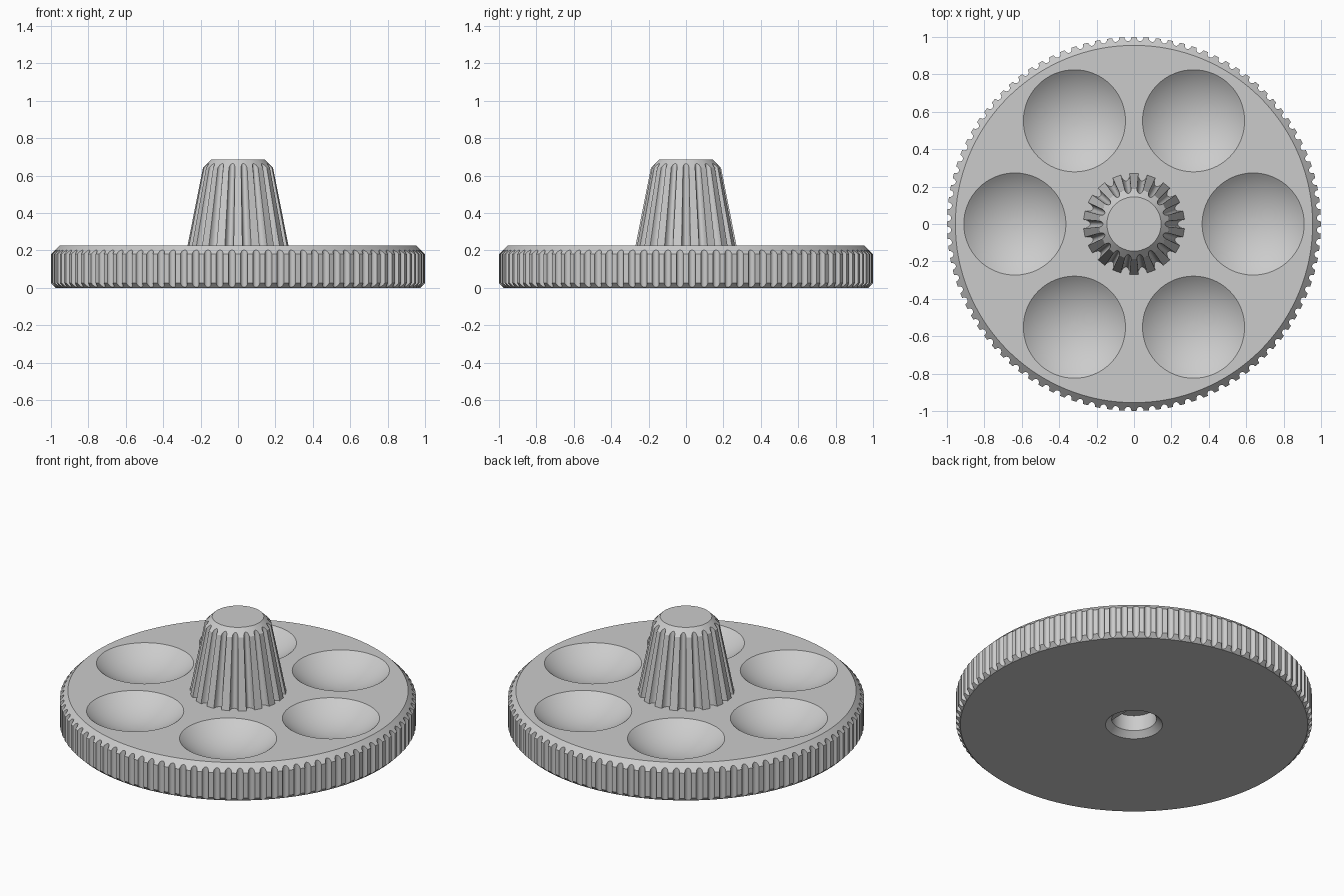
import bpy, bmesh
from math import sin, cos, pi, radians, sqrt

cube = bpy.data.objects.get("Cube")
if cube:
    bpy.data.objects.remove(cube)

grey = bpy.data.materials.new("plain grey")
grey.use_nodes = True
grey.diffuse_color = (0.6, 0.6, 0.6, 1)
grey.node_tree.nodes["Principled BSDF"].inputs["Base Color"].default_value = grey.diffuse_color


def flute_columns(teeth, land, steps):
    """Angle and groove depth (0 to 1) around a fluted rim, one tooth at the back."""
    half = (1 - land) / 2
    for t in range(teeth):
        for k in range(steps + 1):
            c = -cos(pi * k / steps)
            yield pi / 2 + 2 * pi * (t + 0.5 + half * c) / teeth, sqrt(max(0, 1 - c * c))


def finish(name, bm):
    bmesh.ops.recalc_face_normals(bm, faces=bm.faces)
    mesh = bpy.data.meshes.new(name)
    bm.to_mesh(mesh)
    bm.free()
    mesh.materials.append(grey)
    obj = bpy.data.objects.new(name, mesh)
    bpy.context.collection.objects.link(obj)
    return obj


def loft(name, columns):
    """Skin columns of (angle, [(radius, z), ...]) and cap both ends."""
    bm = bmesh.new()
    cols = [[bm.verts.new((r * cos(a), r * sin(a), z)) for r, z in pts] for a, pts in columns]
    for i, right in enumerate(cols):
        left = cols[i - 1]
        for j in range(len(right) - 1):
            bm.faces.new((left[j], right[j], right[j + 1], left[j + 1]))
    for end in (0, -1):
        bm.faces.new([c[end] for c in cols])
    return finish(name, bm)


def smooth(obj):
    bpy.ops.object.select_all(action="DESELECT")
    obj.select_set(True)
    bpy.context.view_layer.objects.active = obj
    bpy.ops.object.shade_smooth_by_angle(angle=radians(28))


def cut(obj, cutter):
    mod = obj.modifiers.new("cut", "BOOLEAN")
    mod.operation, mod.solver, mod.object = "DIFFERENCE", "EXACT", cutter
    bpy.context.view_layer.objects.active = obj
    bpy.ops.object.modifier_apply(modifier=mod.name)
    bpy.data.objects.remove(cutter)


# Wide disc: grooves run out through the top and bottom chamfers
TOP = 0.225
rim = []
for a, d in flute_columns(96, 0.42, 8):
    r = 1 - 0.022 * d
    rim.append((a, [(0.975, 0), (r, r - 0.975), (r, TOP + 0.955 - r), (0.955, TOP)]))
disc = loft("dished_disc", rim)

# Six shallow spherical dishes in the disc
DISH_R, DEPTH = 0.273, 0.10
ball = (DISH_R ** 2 + DEPTH ** 2) / (2 * DEPTH)
for i in range(6):
    a = i * pi / 3
    arc = radians(46)
    profile = [(ball * sin(arc * k / 16), TOP - DEPTH + ball * (1 - cos(arc * k / 16)))
               for k in range(1, 17)]
    cutter = loft("dish_cutter", [(2 * pi * s / 64, profile) for s in range(64)])
    cutter.location = (0.637 * cos(a), 0.637 * sin(a), 0)
    cut(disc, cutter)

# Countersunk D-shaped shaft socket underneath
sink = [(0.17, -0.01), (0.16, 0), (0.126, 0.034)]
cut(disc, loft("countersink_cutter", [(2 * pi * s / 64, sink) for s in range(64)]))
socket = []
for s in range(64):
    a = 2 * pi * s / 64
    r = min(0.126, 0.09 / cos(a)) if cos(a) > 0.1 else 0.126
    socket.append((a, [(r, 0.02), (r, 0.13)]))
cut(disc, loft("socket_cutter", socket))

# Tapered fluted grip with a chamfered crown
grip = []
for a, d in flute_columns(18, 0.5, 10):
    low, high = 0.272 - 0.038 * d, 0.188 - 0.022 * d
    grip.append((a, [(low, TOP - 0.005), (high, 0.685 + 0.145 - high), (0.145, 0.685)]))
knob = loft("fluted_grip", grip)

for part in (disc, knob):
    smooth(part)
